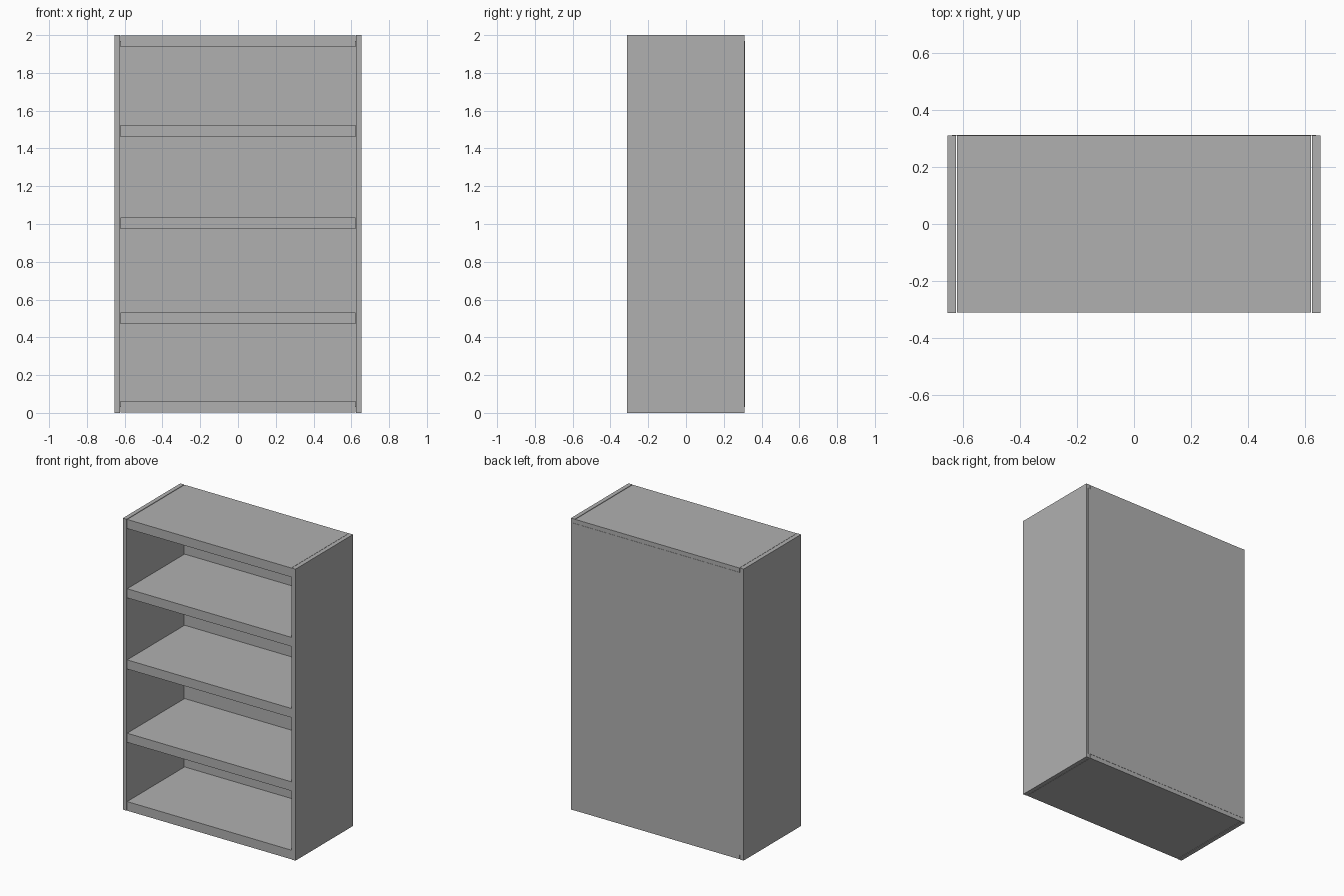
import bpy

if "Cube" in bpy.data.objects:
    bpy.data.objects.remove(bpy.data.objects["Cube"])

grey = bpy.data.materials.new("dark_grey")
grey.diffuse_color = (0.435, 0.435, 0.435, 1)
grey.use_nodes = True
grey.node_tree.nodes["Principled BSDF"].inputs["Base Color"].default_value = grey.diffuse_color


def box(name, lo, hi):
    """Axis-aligned box between two corners."""
    bpy.ops.mesh.primitive_cube_add(
        size=1, location=[(a + b) / 2 for a, b in zip(lo, hi)])
    ob = bpy.context.object
    ob.name = name
    ob.scale = [b - a for a, b in zip(lo, hi)]
    bpy.ops.object.transform_apply(location=False, rotation=False, scale=True)
    ob.data.materials.append(grey)
    return ob


W, INNER = 0.655, 0.626       # outer and inner half widths
FRONT, BACK = -0.3125, 0.311  # depth of the carcass
SHELF = 0.623                 # shelf half width, a hair short of the sides

# Side panels
box("side_panel_left", (-W, FRONT, 0), (-INNER, BACK, 2))
box("side_panel_right", (INNER, FRONT, 0), (W, BACK, 2))

# Bottom, three shelves and top
boards = [("bottom_board", 0.001), ("lower_shelf", 0.47), ("middle_shelf", 0.973),
          ("upper_shelf", 1.461), ("top_board", 1.9365)]
for name, z in boards:
    box(name, (-SHELF, FRONT + 0.001, z), (SHELF, BACK, z + 0.0625))

# Thin back panel, slightly smaller than the carcass
box("back_panel", (-0.64, BACK, 0.03), (0.64, BACK + 0.0015, 1.97))
